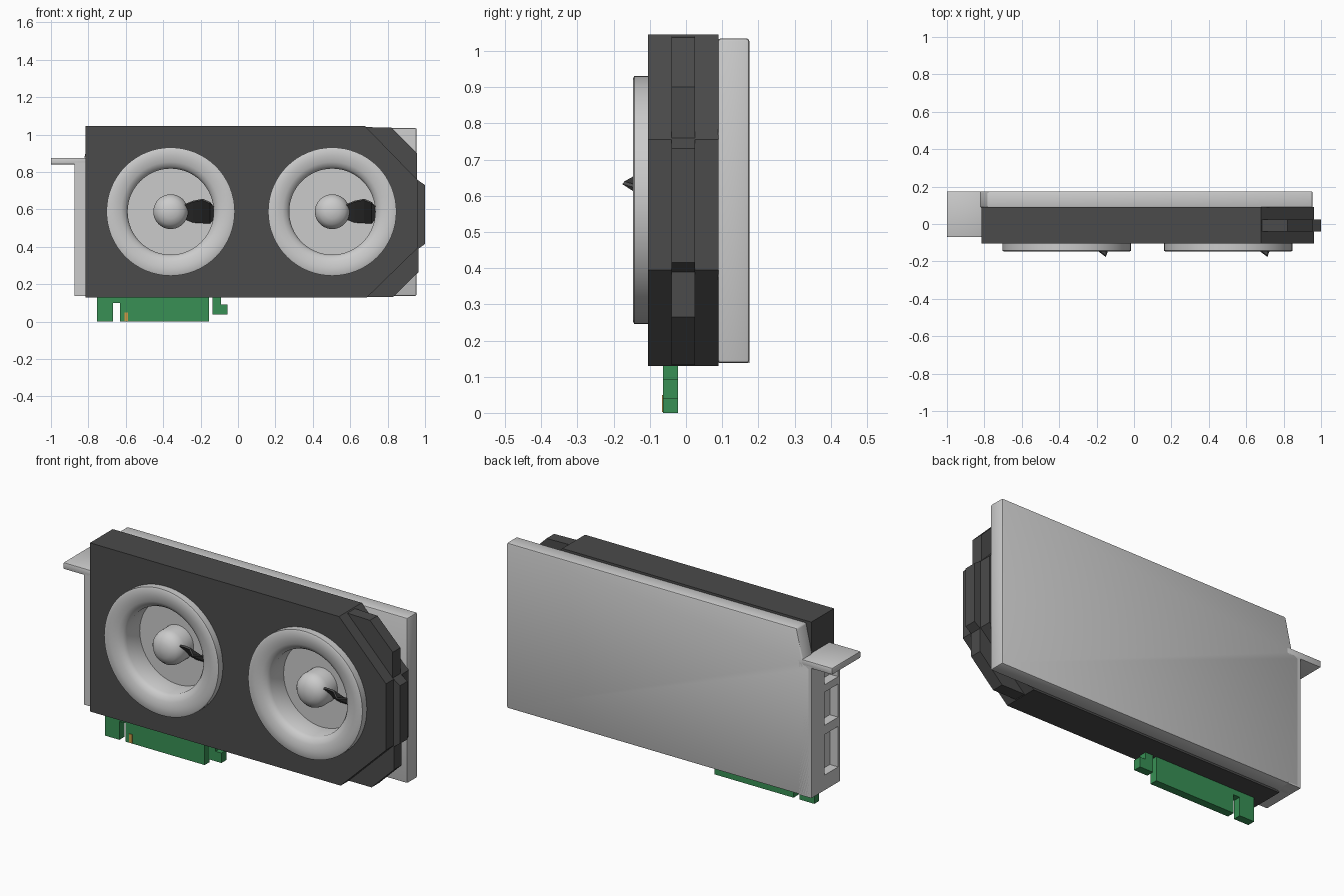
import bpy, bmesh, math
from mathutils import Vector

if "Cube" in bpy.data.objects:
    bpy.data.objects.remove(bpy.data.objects["Cube"])


def material(name, rgb):
    m = bpy.data.materials.new(name)
    m.diffuse_color = (*rgb, 1)
    m.use_nodes = True
    m.node_tree.nodes["Principled BSDF"].inputs["Base Color"].default_value = m.diffuse_color
    return m


DARK = material("dark_plastic", (0.07, 0.07, 0.07))
GREEN = material("board_green", (0.04, 0.28, 0.09))
GOLD = material("contact_gold", (0.6, 0.32, 0.06))


def finish(bm, name, mat=None, smooth=False):
    bmesh.ops.recalc_face_normals(bm, faces=bm.faces)
    me = bpy.data.meshes.new(name)
    bm.to_mesh(me)
    bm.free()
    ob = bpy.data.objects.new(name, me)
    bpy.context.collection.objects.link(ob)
    if mat:
        me.materials.append(mat)
    bpy.ops.object.select_all(action='DESELECT')
    ob.select_set(True)
    bpy.context.view_layer.objects.active = ob
    if smooth:
        bpy.ops.object.shade_smooth_by_angle(angle=math.radians(40))
    return ob


def prism(name, outline, y0, y1, mat=None, bevel=0):
    """Extrude an x-z outline along y."""
    bm = bmesh.new()
    face = bm.faces.new([bm.verts.new((x, y0, z)) for x, z in outline])
    ext = bmesh.ops.extrude_face_region(bm, geom=[face])
    bmesh.ops.translate(bm, vec=(0, y1 - y0, 0),
                        verts=[v for v in ext["geom"] if isinstance(v, bmesh.types.BMVert)])
    bmesh.ops.recalc_face_normals(bm, faces=bm.faces)
    if bevel:
        bmesh.ops.bevel(bm, geom=bm.edges[:], offset=bevel, segments=2,
                        profile=0.5, affect='EDGES')
    return finish(bm, name, mat, bool(bevel))


def box(name, x0, x1, y0, y1, z0, z1, mat=None, bevel=0):
    return prism(name, [(x0, z0), (x1, z0), (x1, z1), (x0, z1)], y0, y1, mat, bevel)


def lathe(name, profile, cx, cz, mat=None, n=64):
    """Spin an (r, y) profile around a y-parallel axis."""
    bm = bmesh.new()
    vs = [bm.verts.new((cx + r, y, cz)) for r, y in profile]
    es = [bm.edges.new(p) for p in zip(vs, vs[1:])]
    bmesh.ops.spin(bm, geom=vs + es, cent=(cx, 0, cz), axis=(0, 1, 0),
                   angle=math.tau, steps=n, use_duplicate=False)
    bmesh.ops.remove_doubles(bm, verts=bm.verts, dist=1e-4)
    return finish(bm, name, mat, True)


def cut(target, cutter):
    mod = target.modifiers.new("cut", 'BOOLEAN')
    mod.operation, mod.solver, mod.object = 'DIFFERENCE', 'EXACT', cutter
    bpy.context.view_layer.objects.active = target
    bpy.ops.object.modifier_apply(modifier=mod.name)


# Shroud body and the thinner plate that sticks out at its right end
shroud = prism("shroud", [(-0.815, 0.13), (0.69, 0.13), (0.962, 0.395), (0.962, 0.755),
                          (0.68, 1.045), (-0.815, 1.045)], -0.105, 0.09, DARK)
end_plate = prism("shroud_end_plate",
                  [(0.6, 0.133), (0.83, 0.133), (0.965, 0.265), (0.965, 0.39), (1.0, 0.415),
                   (1.0, 0.73), (0.957, 0.76), (0.957, 0.90), (0.82, 1.037), (0.6, 1.042)],
                  -0.04, 0.025, DARK)

# Two fans: raised ring with a well, domed hub, single twisted blade
FAN_Z = 0.588
RING = [(0.343, -0.10), (0.343, -0.143), (0.335, -0.147), (0.30, -0.147), (0.265, -0.141),
        (0.242, -0.128), (0.23, -0.11), (0.23, 0.0), (0, 0.0)]
HUB = [(0.093, 0.0), (0.093, -0.07), (0.086, -0.095), (0.068, -0.117),
       (0.038, -0.131), (0, -0.136)]
# radius, leading y, leading z, trailing y, trailing z
BLADE = [(0.07, -0.09, 0.035, -0.02, -0.035), (0.12, -0.12, 0.055, -0.01, -0.055),
         (0.17, -0.143, 0.065, -0.005, -0.058), (0.21, -0.173, 0.048, -0.005, -0.06),
         (0.229, -0.11, 0.03, -0.01, -0.035)]
for i, cx in enumerate((-0.36, 0.504), 1):
    hole = lathe(f"hole_cutter_{i}", [(0, -0.3), (0.24, -0.3), (0.24, 0.01), (0, 0.01)], cx, FAN_Z)
    cut(shroud, hole)
    cut(end_plate, hole)
    bpy.data.objects.remove(hole)
    lathe(f"fan_ring_{i}", RING, cx, FAN_Z)
    lathe(f"fan_hub_{i}", HUB, cx, FAN_Z, n=40)
    bm = bmesh.new()
    rows = [(bm.verts.new((cx + r, ly, FAN_Z + lz)), bm.verts.new((cx + r, ty, FAN_Z + tz)))
            for r, ly, lz, ty, tz in BLADE]
    for a, b in zip(rows, rows[1:]):
        bm.faces.new((a[0], b[0], b[1], a[1]))
    blade = finish(bm, f"fan_blade_{i}", DARK)
    mod = blade.modifiers.new("thickness", 'SOLIDIFY')
    mod.thickness, mod.offset = 0.01, 0
    bpy.ops.object.modifier_apply(modifier=mod.name)

# Back plate, slanting out to meet the bracket
prism("back_plate", [(-0.865, 0.138), (0.955, 0.138), (0.955, 1.035), (-0.785, 1.035),
                     (-0.825, 0.86), (-0.865, 0.84)], 0.088, 0.175, None, 0.008)

# Mounting bracket with three port openings and its top tab
bracket = box("bracket", -0.875, -0.80, -0.07, 0.175, 0.138, 0.85)
for z0, z1 in ((0.22, 0.44), (0.49, 0.67), (0.71, 0.81)):
    port = box("port_cutter", -0.95, -0.825, -0.055, 0.06, z0, z1)
    cut(bracket, port)
    bpy.data.objects.remove(port)
box("bracket_tab", -1.0, -0.79, -0.07, 0.175, 0.84, 0.876, None, 0.005)

# Circuit board edge connector with key notches and hooked end
prism("circuit_board",
      [(-0.755, 0.0), (-0.667, 0.0), (-0.667, 0.10), (-0.63, 0.10), (-0.63, 0.0),
       (-0.155, 0.0), (-0.155, 0.135), (-0.135, 0.135), (-0.135, 0.038), (-0.055, 0.038),
       (-0.055, 0.092), (-0.09, 0.092), (-0.09, 0.16), (-0.755, 0.16)],
      -0.064, -0.022, GREEN)
box("gold_contact", -0.608, -0.588, -0.067, -0.05, 0.003, 0.05, GOLD)
